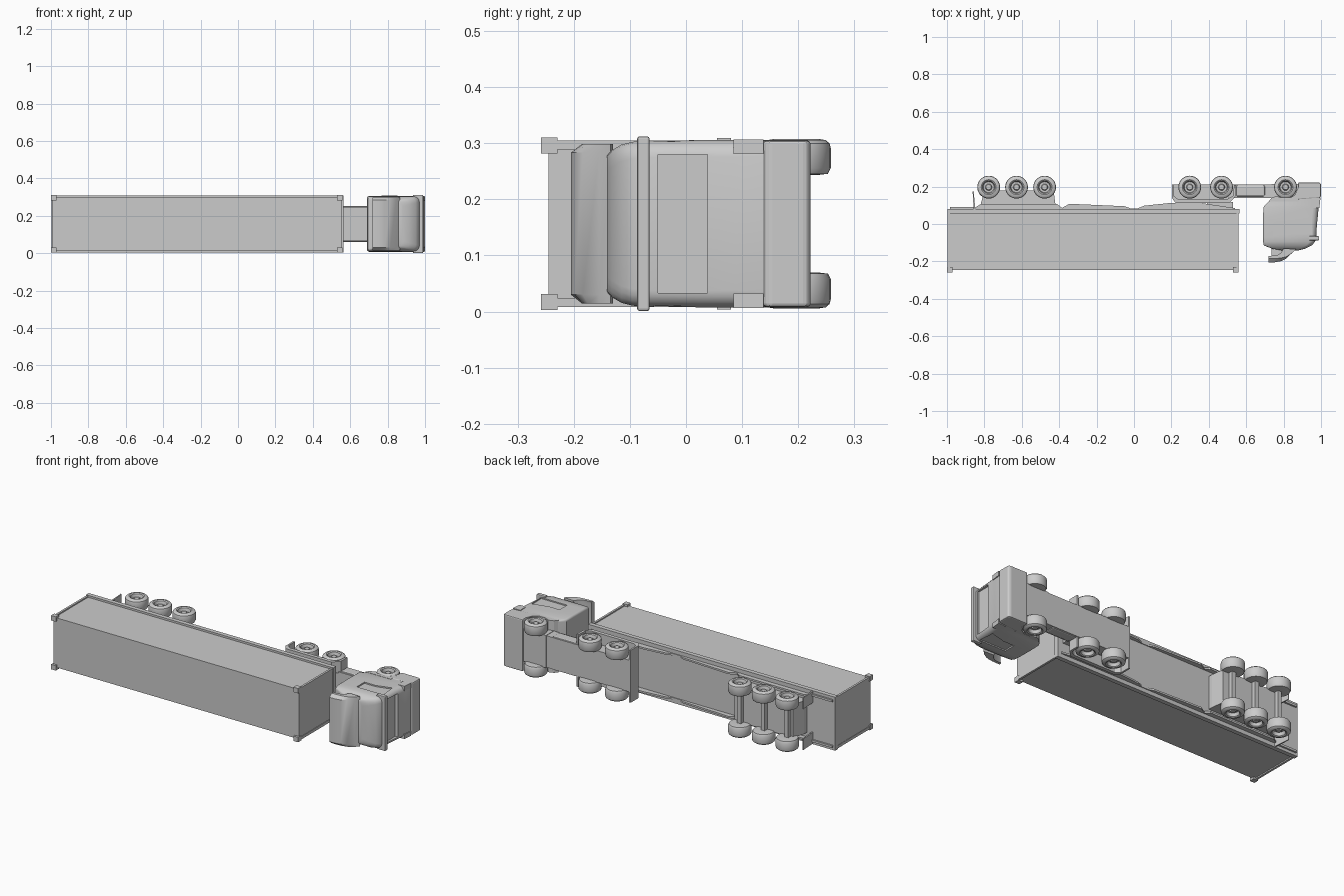
import bpy, bmesh, math

if "Cube" in bpy.data.objects:
    bpy.data.objects.remove(bpy.data.objects["Cube"])

ZC = 0.1565  # middle of the vehicle width (it lies on its side, roof towards -y)


def finish(name, bm, bevel=0, smooth=False):
    bmesh.ops.recalc_face_normals(bm, faces=bm.faces)
    me = bpy.data.meshes.new(name)
    bm.to_mesh(me)
    bm.free()
    ob = bpy.data.objects.new(name, me)
    bpy.context.collection.objects.link(ob)
    if bevel:
        m = ob.modifiers.new("bevel", 'BEVEL')
        m.width, m.segments, m.limit_method = bevel, 2, 'ANGLE'
    if smooth:
        bpy.ops.object.select_all(action='DESELECT')
        ob.select_set(True)
        bpy.context.view_layer.objects.active = ob
        bpy.ops.object.shade_smooth_by_angle(angle=math.radians(35))
    return ob


def loft(name, rings, **kw):
    bm = bmesh.new()
    vs = [[bm.verts.new(p) for p in r] for r in rings]
    n = len(vs[0])
    for a, b in zip(vs, vs[1:]):
        for i in range(n):
            bm.faces.new((a[i], a[(i + 1) % n], b[(i + 1) % n], b[i]))
    bm.faces.new(vs[0])
    bm.faces.new(vs[-1])
    return finish(name, bm, **kw)


def prism(name, pts, z0, z1, **kw):
    return loft(name, [[(x, y, z) for x, y in pts] for z in (z0, z1)], **kw)


def box(name, x0, x1, y0, y1, z0, z1, **kw):
    return prism(name, [(x0, y0), (x1, y0), (x1, y1), (x0, y1)], z0, z1, **kw)


def pair(fn, name, *args, **kw):
    # same part on both sides; the last two arguments are the z range
    *rest, z0, z1 = args
    fn(name + "_right", *rest, z0, z1, **kw)
    fn(name + "_left", *rest, 2 * ZC - z1, 2 * ZC - z0, **kw)


def cut(ob, cutter):
    cutter.hide_render = True
    cutter.hide_set(True)
    m = ob.modifiers.new("cut", 'BOOLEAN')
    m.operation, m.object, m.solver = 'DIFFERENCE', cutter, 'EXACT'


def wheel(name, x, y, side, steps=28):
    # lathe of (radius, distance inwards from the outer face)
    prof = [(0.001, .012), (.014, .012), (.018, .022), (.029, .022), (.034, .004), (.040, 0),
            (.052, .002), (.059, .008), (.061, .016), (.061, .052), (.056, .062), (.04, .064), (.001, .064)]
    rings = []
    for r, d in prof:
        z = ZC + side * (0.151 - d)
        rings.append([(x + r * math.cos(2 * math.pi * i / steps),
                       y + r * math.sin(2 * math.pi * i / steps), z) for i in range(steps)])
    loft(name, rings, smooth=True)


# container with base frame and corner castings
box("container", -.995, .557, -.245, .06, .015, .298)
box("container_base_frame", -.998, .563, .055, .08, .004, .309)
for i, x in enumerate((-1.0, .53)):
    pair(box, f"corner_casting_{i}", x, x + .03, -.258, -.229, .003, .031)
for i, x in enumerate((-.997, .548)):
    pair(box, f"corner_post_{i}", x, x + .012, -.24, .06, .008, .024)

# trailer underframe
rail = [(-.85, .075), (-.85, .088), (-.82, .106), (-.41, .106), (-.385, .086), (-.345, .108),
        (-.05, .095), (-.02, .084), (.02, .084), (.055, .098), (.19, .112), (.36, .112), (.54, .085), (.54, .075)]
pair(prism, "trailer_side_rail", rail, .026, .036)
bogie = [(-.82, .075), (-.82, .105), (-.80, .178), (-.43, .178), (-.42, .105), (-.42, .075)]
prism("trailer_bogie", bogie, .062, .251)
pair(box, "trailer_rear_bar", -.985, -.85, .078, .09, .02, .032)
flap = [(-.857, .075), (-.863, .175), (-.857, .175), (-.848, .075)]
pair(prism, "trailer_mudflap", flap, .008, .072)

# wheels
for group, xs in (("trailer", (-.777, -.628, -.478)), ("tractor", (.298, .468, .81))):
    for i, x in enumerate(xs):
        wheel(f"{group}_wheel_{i}_left", x, .197, 1)
        wheel(f"{group}_wheel_{i}_right", x, .197, -1)
        box(f"{group}_axle_{i}", x - .012, x + .012, .18, .205, .06, .253)

# tractor chassis, fenders and coupling plate
box("tractor_chassis", .202, .98, .14, .21, .066, .247)
fender = [(.202, .21), (.202, .14), (.222, .113), (.51, .113), (.545, .15), (.545, .208),
          (.535, .208), (.53, .15), (.50, .134), (.235, .134), (.212, .15), (.212, .21)]
pair(prism, "rear_fender", fender, .007, .072)
box("fender_bridge", .225, .505, .115, .145, .07, .243)
box("coupling_plate", .39, .53, .078, .118, .09, .223)
pair(box, "fuel_tank", .545, .70, .147, .207, .06, .10, bevel=.008)


# cab shell: rounded rectangles stacked from sill to roof
def ring(y, x0, x1, h, r):
    out = []
    corners = ((x1 - r, h - r, 0), (x0 + r * .4, h - r * .4, 90),
               (x0 + r * .4, r * .4 - h, 180), (x1 - r, r - h, 270))
    for k, (cx, cz, a0) in enumerate(corners):
        rr = r if k in (0, 3) else r * .4
        for j in range(5):
            a = math.radians(a0 + 22.5 * j)
            out.append((cx + rr * math.cos(a), y, ZC + cz + rr * math.sin(a)))
    return out


cab = loft("cab", [ring(.143, .742, .993, .146, .025), ring(.10, .70, .989, .148, .028),
                   ring(.09, .692, .987, .149, .03), ring(.03, .69, .982, .149, .03),
                   ring(-.07, .69, .974, .148, .03), ring(-.095, .69, .968, .146, .03),
                   ring(-.115, .694, .95, .141, .03), ring(-.132, .74, .915, .131, .03),
                   ring(-.141, .79, .88, .122, .03)], smooth=True)
cut(cab, box("windscreen_cutter", .966, 1.1, -.05, .038, .033, .28))
window = [(.79, -.057), (.79, .012), (.86, .012), (.95, .036), (.955, -.057)]
pair(prism, "window_cutter", window, -.05, .015)
for s in ("right", "left"):
    cut(cab, bpy.data.objects["window_cutter_" + s])

# bumper, wheel arches, headlamps
bumper = [(.872, .13), (.878, .222), (.99, .222), (1.0, .215), (1.0, .148), (.993, .138)]
prism("front_bumper", bumper, .008, .305, bevel=.008)
arch = [(.735, .14), (.765, .15), (.79, .136), (.83, .136), (.86, .155), (.88, .2), (.88, .12), (.72, .12)]
pair(prism, "wheel_arch", arch, .008, .07)
box("cab_floor", .735, .885, .14, .213, .064, .249)
pair(prism, "headlamp", [(.95, .085), (.991, .085), (.997, .138), (.95, .138)], .006, .032)

# sun visor wrapping the cab front
box("sun_visor", .935, .99, -.087, -.065, .001, .312, bevel=.004)

# roof wind deflector, with bevelled side ends
deflector = [(.72, -.205), (.75, -.205), (.785, -.199), (.815, -.184), (.845, -.155), (.865, -.135),
             (.80, -.13), (.785, -.155), (.765, -.168), (.72, -.178)]
rings = []
for z, k in ((.014, .5), (.03, 1), (2 * ZC - .03, 1), (2 * ZC - .014, .5)):
    rings.append([(x, -.165 + (y + .165) * k if y < -.165 else y, z) for x, y in deflector])
loft("roof_deflector", rings, smooth=True)
pair(box, "deflector_support", .735, .80, -.18, -.11, .06, .07)
